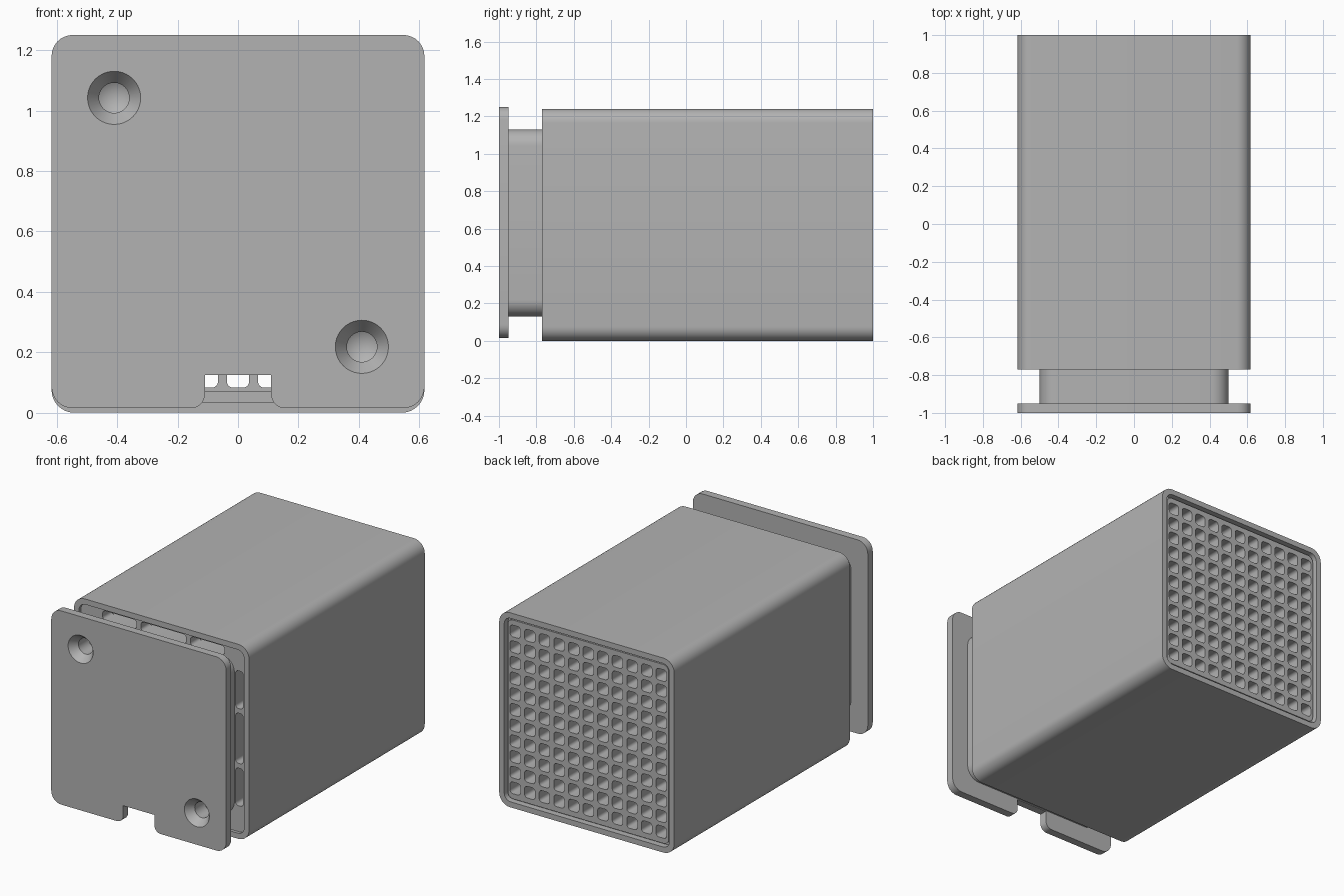
import bpy, bmesh
from math import sin, cos, pi, radians

cube = bpy.data.objects.get("Cube")
if cube:
    bpy.data.objects.remove(cube, do_unlink=True)

grey = bpy.data.materials.new("plain grey")
grey.use_nodes = True
colour = (0.45, 0.45, 0.45, 1)
grey.diffuse_color = colour
grey.node_tree.nodes["Principled BSDF"].inputs["Base Color"].default_value = colour


def arc(cx, cz, r, start, end, n=8):
    return [(cx + r * cos(radians(start + (end - start) * i / n)),
             cz + r * sin(radians(start + (end - start) * i / n))) for i in range(n + 1)]


def rounded(x0, x1, z0, z1, r, n=8):
    """Counter-clockwise rounded rectangle outline."""
    return (arc(x1 - r, z1 - r, r, 0, 90, n) + arc(x0 + r, z1 - r, r, 90, 180, n)
            + arc(x0 + r, z0 + r, r, 180, 270, n) + arc(x1 - r, z0 + r, r, 270, 360, n))


def circle(cx, cz, r):
    return arc(cx, cz, r, 0, 360, 40)[:-1]


def finish(obj):
    obj.data.materials.clear()
    obj.data.materials.append(grey)
    bpy.ops.object.select_all(action='DESELECT')
    obj.select_set(True)
    bpy.context.view_layer.objects.active = obj
    bpy.ops.object.shade_smooth_by_angle(angle=radians(30))


def slab(name, y0, y1, outlines):
    """Extrude x-z outlines from y0 to y1; inner outlines become holes."""
    curve = bpy.data.curves.new(name, 'CURVE')
    curve.dimensions = '2D'
    curve.fill_mode = 'BOTH'
    curve.extrude = (y1 - y0) / 2
    for pts in outlines:
        spline = curve.splines.new('POLY')
        spline.points.add(len(pts) - 1)
        for p, (x, z) in zip(spline.points, pts):
            p.co = (x, z, 0, 1)
        spline.use_cyclic_u = True
    temp = bpy.data.objects.new(name + " outline", curve)
    bpy.context.collection.objects.link(temp)
    mesh = bpy.data.meshes.new_from_object(
        temp.evaluated_get(bpy.context.evaluated_depsgraph_get()))
    bpy.data.objects.remove(temp, do_unlink=True)
    bm = bmesh.new()
    bm.from_mesh(mesh)
    bmesh.ops.remove_doubles(bm, verts=bm.verts, dist=0.0001)
    for v in bm.verts:
        x, z, d = v.co
        v.co = (x, (y0 + y1) / 2 - d, z)
    bmesh.ops.recalc_face_normals(bm, faces=bm.faces)
    bm.to_mesh(mesh)
    bm.free()
    obj = bpy.data.objects.new(name, mesh)
    bpy.context.collection.objects.link(obj)
    finish(obj)


def inset(d, r):
    """Housing section shrunk by d."""
    return rounded(-0.617 + d, 0.617 - d, d, 1.24 - d, r)


# Housing sleeve
slab("housing", -0.77, 1.0, [inset(0, 0.075), inset(0.035, 0.045)])

# Rear grille and the ledge it rests on
holes = [rounded(x - 0.037, x + 0.037, z - 0.037, z + 0.037, 0.02, 4)
         for x in [0.103 * i for i in range(-5, 6)]
         for z in [0.62 + 0.1 * i for i in range(-5, 6)]]
slab("rear_grille", 0.88, 0.985, [inset(0.05, 0.035)] + holes)
slab("grille_ledge", 0.88, 0.96, [inset(0.03, 0.05), inset(0.055, 0.03)])

# Front frame: slots on all four sides around the neck
slots = []
for a, b in ((-0.43, -0.19), (-0.16, 0.16), (0.19, 0.43)):
    slots += [rounded(a, b, 0.07, 0.128, 0.02, 4), rounded(a, b, 1.132, 1.19, 0.02, 4)]
    slots += [rounded(s - 0.027, s + 0.027, 0.63 + a, 0.63 + b, 0.02, 4) for s in (-0.535, 0.535)]
slab("front_frame", -0.75, -0.66, [inset(0.03, 0.05)] + slots)

# Neck with screw bores
screws = ((-0.41, 1.042), (0.41, 0.218))
slab("neck", -0.95, -0.55, [rounded(-0.5, 0.5, 0.13, 1.13, 0.088)]
     + [circle(x, z, 0.05) for x, z in screws])

# Face plate with a rounded notch in the bottom edge
plate = (arc(0.547, 1.18, 0.07, 0, 90) + arc(-0.547, 1.18, 0.07, 90, 180)
         + arc(-0.547, 0.085, 0.07, 180, 270) + arc(-0.155, 0.06, 0.045, 270, 360)
         + [(-0.11, 0.125), (0.11, 0.125)]
         + arc(0.155, 0.06, 0.045, 180, 270) + arc(0.547, 0.085, 0.07, 270, 360))
slab("face_plate", -1.0, -0.95, [plate] + [circle(x, z, 0.088) for x, z in screws])

# Countersunk screw seats with conical bottoms
for (x, z), side in zip(screws, ("upper", "lower")):
    bm = bmesh.new()
    rings = [[bm.verts.new((px, y, pz)) for px, pz in circle(x, z, r)]
             for r, y in ((0.088, -1.0), (0.05, -0.95), (0.05, -0.85))]
    n = len(rings[0])
    for near, far in zip(rings, rings[1:]):
        for i in range(n):
            j = (i + 1) % n
            bm.faces.new((near[i], near[j], far[j], far[i]))
    tip = bm.verts.new((x, -0.82, z))
    for i in range(n):
        bm.faces.new((rings[2][i], rings[2][(i + 1) % n], tip))
    bmesh.ops.recalc_face_normals(bm, faces=bm.faces)
    if sum((f.normal.y for f in bm.faces)) > 0:
        bmesh.ops.reverse_faces(bm, faces=bm.faces)
    mesh = bpy.data.meshes.new(side + "_screw_seat")
    bm.to_mesh(mesh)
    bm.free()
    seat = bpy.data.objects.new(side + "_screw_seat", mesh)
    bpy.context.collection.objects.link(seat)
    finish(seat)
